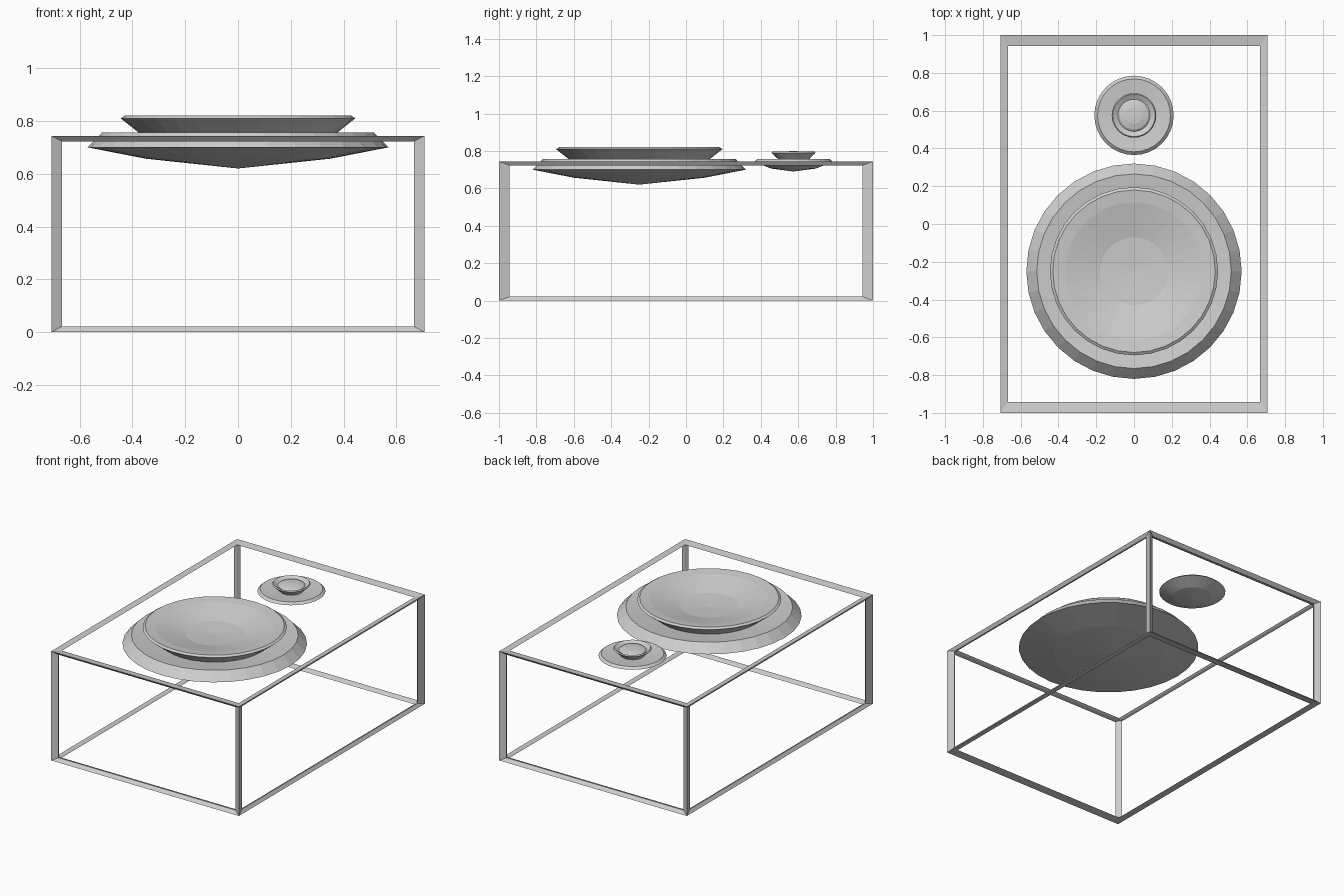
import bpy
import bmesh
import math

default_cube = bpy.data.objects.get("Cube")
if default_cube:
    bpy.data.objects.remove(default_cube, do_unlink=True)

# Single plain grey finish
grey = bpy.data.materials.new("light_grey")
grey.use_nodes = True
colour = (0.62, 0.62, 0.62, 1)
grey.diffuse_color = colour
grey.node_tree.nodes["Principled BSDF"].inputs["Base Color"].default_value = colour


def add_object(name, bm):
    """Turn a bmesh into a grey object in the scene."""
    bmesh.ops.recalc_face_normals(bm, faces=bm.faces)
    mesh = bpy.data.meshes.new(name)
    bm.to_mesh(mesh)
    bm.free()
    mesh.materials.append(grey)
    obj = bpy.data.objects.new(name, mesh)
    bpy.context.scene.collection.objects.link(obj)
    return obj


def lathe(name, profile, y, sides=32):
    """Revolve (radius, height) points about a vertical axis."""
    bm = bmesh.new()
    verts = [bm.verts.new((r, 0, z)) for r, z in profile]
    edges = [bm.edges.new(pair) for pair in zip(verts, verts[1:])]
    bmesh.ops.spin(bm, geom=verts + edges, cent=(0, 0, 0), axis=(0, 0, 1),
                   angle=math.tau, steps=sides)
    bmesh.ops.remove_doubles(bm, verts=bm.verts, dist=0.0005)
    obj = add_object(name, bm)
    obj.location.y = y
    return obj


# Open cabinet frame: a stretched cube reduced to thin struts
thickness = 0.072
bm = bmesh.new()
bmesh.ops.create_cube(bm, size=2 - thickness / math.sqrt(3))
frame = add_object("cabinet_frame", bm)
frame.scale = (0.707, 1, 0.372)
frame.location.z = 0.372
struts = frame.modifiers.new("struts", 'WIREFRAME')
struts.thickness = thickness
struts.offset = 0

# Large driver: pointed underside, sloping surround, raised dish
lathe("large_driver", [
    (0, 0.62), (0.35, 0.657), (0.57, 0.70), (0.515, 0.757),
    (0.35, 0.735), (0.445, 0.81), (0.43, 0.82),
    (0.365, 0.812), (0.18, 0.768), (0, 0.757)], -0.25)

# Small driver: same layout with a domed centre
lathe("small_driver", [
    (0, 0.69), (0.12, 0.706), (0.21, 0.742), (0.193, 0.757),
    (0.07, 0.745), (0.118, 0.79), (0.112, 0.797),
    (0.085, 0.782), (0.075, 0.79), (0.045, 0.797), (0, 0.80)], 0.575)
